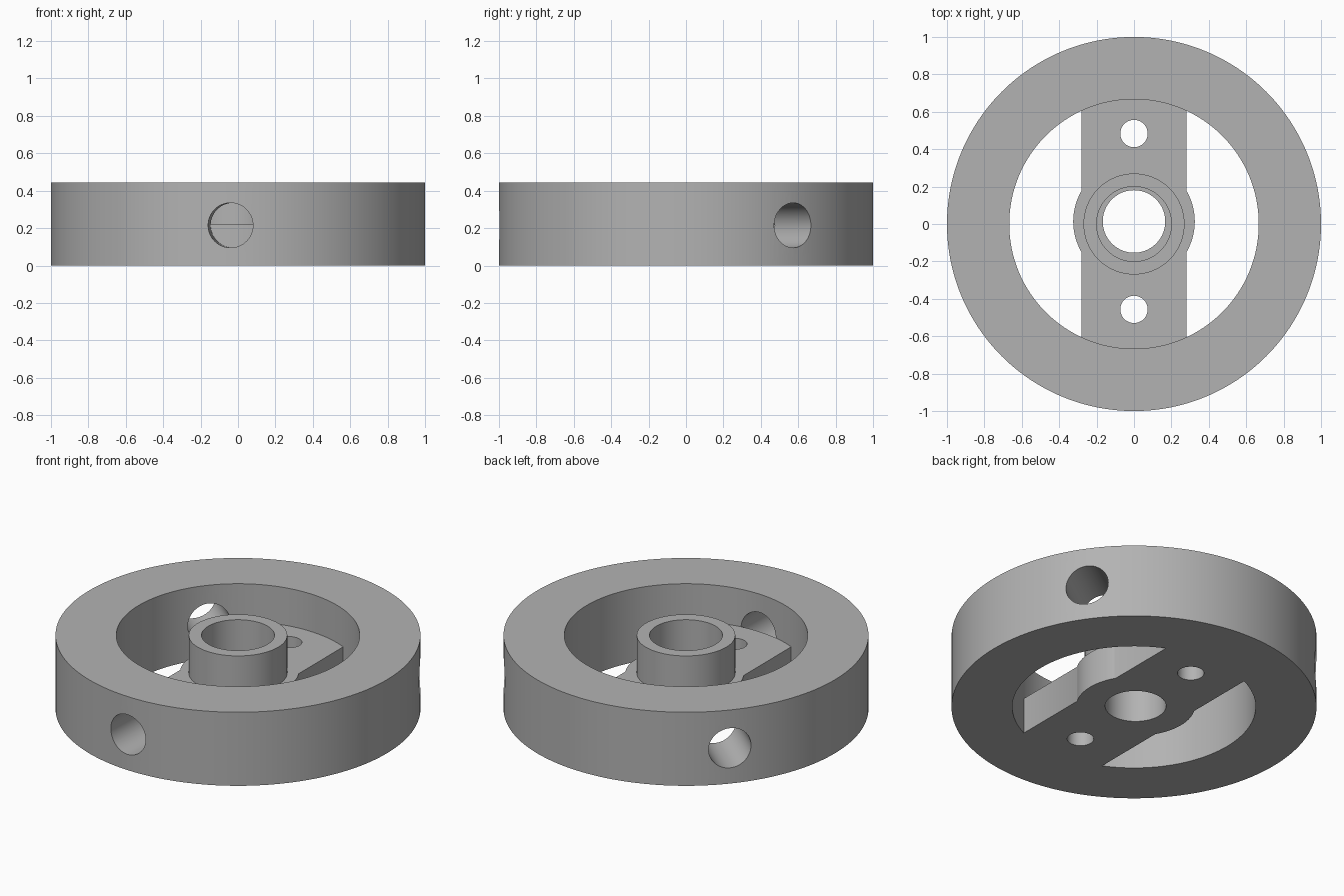
import bpy
from math import radians, cos, sin
from mathutils import Matrix

cube = bpy.data.objects.get("Cube")
if cube:
    bpy.data.objects.remove(cube)

HEIGHT = 0.445
BAR_TOP = 0.218
INNER = 0.667
AXIS_Y = 0.0135   # the bored features sit slightly towards the back

grey = bpy.data.materials.new("machined_grey")
colour = (0.45, 0.45, 0.45, 1)
grey.use_nodes = True
grey.diffuse_color = colour
grey.node_tree.nodes["Principled BSDF"].inputs["Base Color"].default_value = colour


def cylinder(name, radius, z0, z1, x=0, y=0, sides=128):
    bpy.ops.mesh.primitive_cylinder_add(vertices=sides, radius=radius, depth=z1 - z0,
                                        location=(x, y, (z0 + z1) / 2))
    obj = bpy.context.object
    obj.name = name
    obj.data.materials.append(grey)
    return obj


def combine(obj, tool, operation="DIFFERENCE"):
    """Apply a boolean and discard the tool."""
    tool.hide_render = True
    mod = obj.modifiers.new("combine", "BOOLEAN")
    mod.operation = operation
    mod.solver = "EXACT"
    mod.object = tool
    bpy.context.view_layer.objects.active = obj
    bpy.ops.object.modifier_apply(modifier=mod.name)
    bpy.data.objects.remove(tool)


def smooth(obj):
    bpy.ops.object.select_all(action="DESELECT")
    obj.select_set(True)
    bpy.context.view_layer.objects.active = obj
    bpy.ops.object.shade_smooth_by_angle(angle=radians(30))


# Outer rim with three radial holes
rim = cylinder("rim", 1, 0, HEIGHT, sides=192)
combine(rim, cylinder("rim_cutter", INNER, -0.1, HEIGHT + 0.1))
for azimuth in (-92.3, 35, 139):
    a = radians(azimuth)
    drill = cylinder("radial_cutter", 0.12, -0.4, 0.4, sides=64)
    drill.matrix_world = (Matrix.Translation((0.85 * cos(a), 0.85 * sin(a), 0.215))
                          @ Matrix.Rotation(a, 4, "Z") @ Matrix.Rotation(radians(90), 4, "Y"))
    combine(rim, drill)
smooth(rim)

# Cross bar: straight sides, ends fitted to the rim, round bulge at the middle
bar = cylinder("cross_bar", INNER, 0, BAR_TOP)
bpy.ops.mesh.primitive_cube_add(size=1, location=(0, 0, BAR_TOP / 2))
slab = bpy.context.object
slab.scale = (0.56, 2, 1)
bpy.context.view_layer.update()
combine(bar, slab, "INTERSECT")
combine(bar, cylinder("bulge", 0.325, 0, BAR_TOP, y=AXIS_Y), "UNION")

# Centre bore and two bolt holes
combine(bar, cylinder("bore_cutter", 0.167, -0.1, HEIGHT, y=AXIS_Y))
for side in (-1, 1):
    combine(bar, cylinder("bolt_cutter", 0.073, -0.1, HEIGHT,
                          y=AXIS_Y + side * 0.47, sides=48))
smooth(bar)

# Raised hub with a wider bore
hub = cylinder("hub", 0.27, BAR_TOP, HEIGHT)
combine(hub, cylinder("hub_cutter", 0.2, 0, HEIGHT + 0.1))
smooth(hub)
